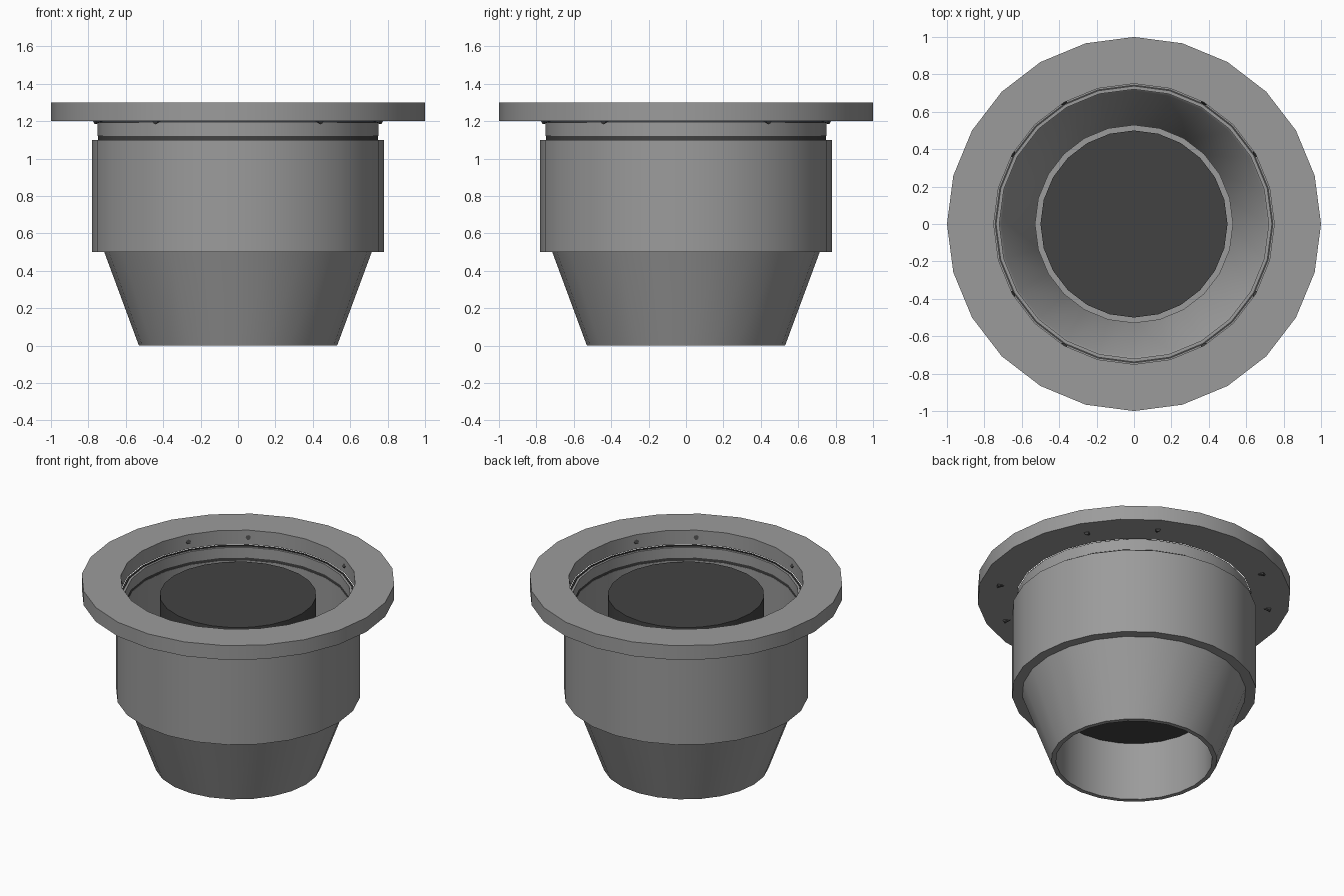
import bpy, bmesh, math
from mathutils import Vector

if "Cube" in bpy.data.objects:
    bpy.data.objects.remove(bpy.data.objects["Cube"])

SIDES = 24


def material(name, value):
    m = bpy.data.materials.new(name)
    m.diffuse_color = (value, value, value, 1)
    m.use_nodes = True
    m.node_tree.nodes["Principled BSDF"].inputs["Base Color"].default_value = m.diffuse_color
    return m


grey = material("grey_metal", 0.33)
dark = material("dark_rubber", 0.055)


def finish(bm, name, mat):
    bmesh.ops.recalc_face_normals(bm, faces=bm.faces)
    mesh = bpy.data.meshes.new(name)
    bm.to_mesh(mesh)
    bm.free()
    mesh.materials.append(mat)
    ob = bpy.data.objects.new(name, mesh)
    bpy.context.collection.objects.link(ob)
    bpy.ops.object.select_all(action='DESELECT')
    ob.select_set(True)
    bpy.context.view_layer.objects.active = ob
    bpy.ops.object.shade_smooth_by_angle(angle=math.radians(25))
    return ob


def revolve(name, profile, mat):
    """Turn a closed (radius, z) profile around the z axis."""
    bm = bmesh.new()
    rings = []
    for i in range(SIDES):
        a = math.tau * i / SIDES
        rings.append([bm.verts.new((r * math.cos(a), r * math.sin(a), z)) for r, z in profile])
    n = len(profile)
    for i in range(SIDES):
        p, q = rings[i], rings[(i + 1) % SIDES]
        for j in range(n):
            k = (j + 1) % n
            bm.faces.new((p[j], q[j], q[k], p[k]))
    return finish(bm, name, mat)


def ring(name, r0, r1, z0, z1, mat):
    return revolve(name, [(r0, z0), (r1, z0), (r1, z1), (r0, z1)], mat)


def rod(name, start, end, radius, sides, mat):
    start, end = Vector(start), Vector(end)
    axis = end - start
    bm = bmesh.new()
    bmesh.ops.create_cone(bm, cap_ends=True, segments=sides, radius1=radius,
                          radius2=radius, depth=axis.length)
    bmesh.ops.rotate(bm, verts=bm.verts, cent=(0, 0, 0),
                     matrix=axis.to_track_quat('Z', 'Y').to_matrix())
    bmesh.ops.translate(bm, verts=bm.verts, vec=(start + end) / 2)
    return finish(bm, name, mat)


# Wide rim and the collar below it
ring("rim_flange", 0.75, 1.0, 1.2, 1.3, grey)
ring("neck_collar", 0.72, 0.75, 1.12, 1.193, grey)
ring("lower_seal", 0.722, 0.748, 1.1, 1.12, dark)
ring("upper_seal", 0.735, 0.745, 1.193, 1.2, dark)

# Housing: tapered cup with a straight sleeve
revolve("housing", [(0.525, 0), (0.53, 0), (0.715, 0.5), (0.78, 0.5), (0.78, 1.1),
                    (0.72, 1.1), (0.72, 0.51), (0.71, 0.5)], grey)

# Inner tube holding the dark core
ring("inner_tube", 0.5, 0.53, 0, 0.5, grey)
rod("core", (0, 0, 0.41), (0, 0, 1.195), 0.5, SIDES, dark)

# Slanted pins through the rim, in four pairs
for quarter in range(4):
    for offset in (30, 60):
        a = math.radians(90 * quarter + offset)
        c, s = math.cos(a), math.sin(a)
        rod("rim_pin", (0.745 * c, 0.745 * s, 1.252), (0.885 * c, 0.885 * s, 1.198),
            0.016, 8, dark)
